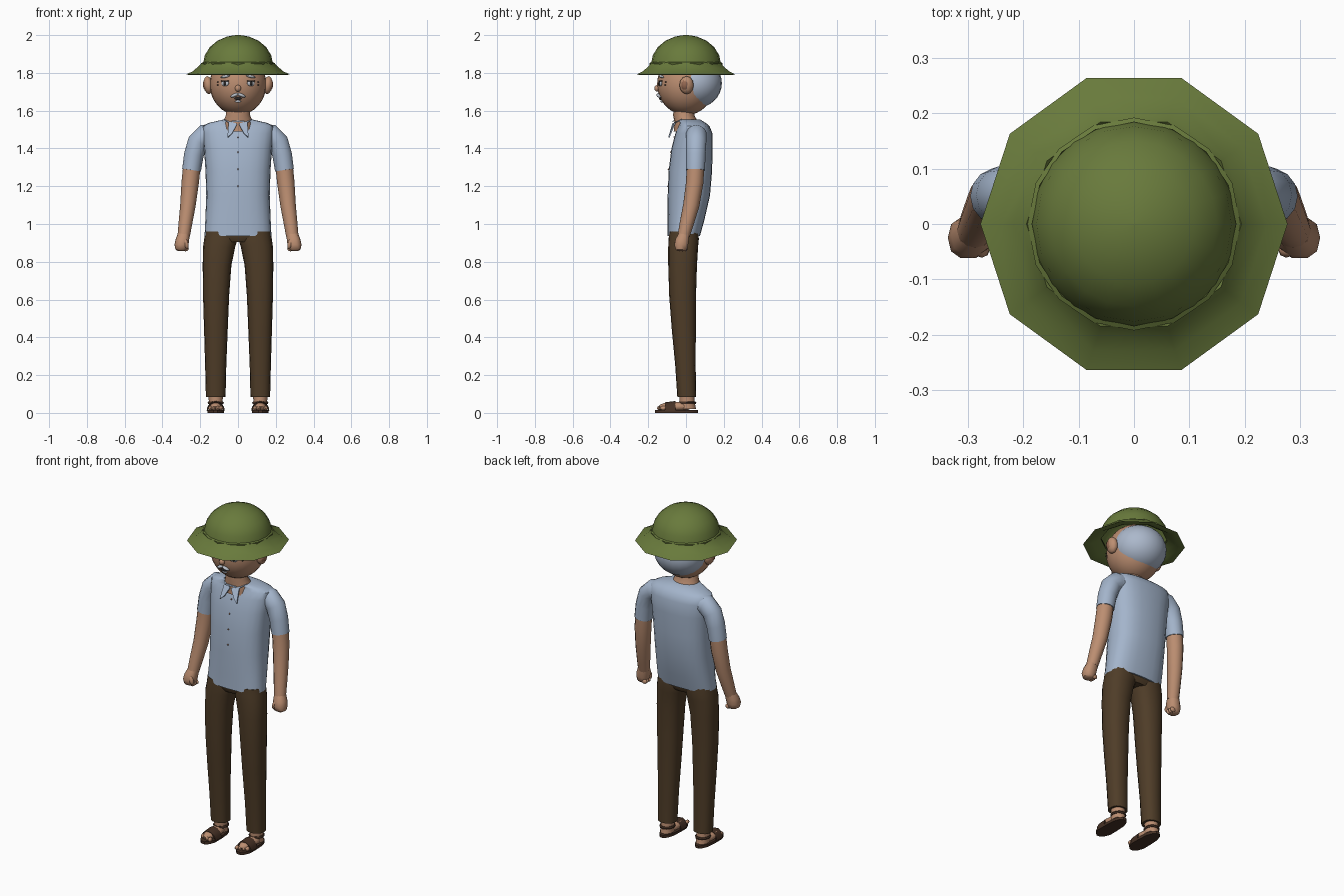
import bpy, bmesh, math
from mathutils import Vector, Matrix

if "Cube" in bpy.data.objects:
    bpy.data.objects.remove(bpy.data.objects["Cube"])


def material(name, r, g, b):
    m = bpy.data.materials.new(name)
    m.diffuse_color = (r, g, b, 1)
    m.use_nodes = True
    m.node_tree.nodes["Principled BSDF"].inputs["Base Color"].default_value = m.diffuse_color
    return m


SKIN = material("skin", .50, .27, .165)
EAR_SHADE = material("dark skin", .30, .14, .085)
SHIRT = material("pale blue cloth", .37, .46, .60)
HAIR = material("grey hair", .41, .48, .60)
PANTS = material("brown cloth", .078, .046, .021)
HAT = material("olive felt", .14, .195, .045)
LEATHER = material("sandal leather", .06, .03, .018)
GREY = material("light grey", .48, .51, .56)
DARK = material("near black", .02, .018, .018)


def finish(name, bm, mat, angle=45):
    bmesh.ops.recalc_face_normals(bm, faces=bm.faces)
    me = bpy.data.meshes.new(name)
    bm.to_mesh(me)
    bm.free()
    me.materials.append(mat)
    me.shade_smooth()
    me.set_sharp_from_angle(angle=math.radians(angle))
    ob = bpy.data.objects.new(name, me)
    bpy.context.collection.objects.link(ob)
    return ob


def skin_rings(name, rings, mat, cap=True, angle=45):
    bm = bmesh.new()
    rows = [[bm.verts.new(p) for p in ring] for ring in rings]
    n = len(rows[0])
    for a, b in zip(rows, rows[1:]):
        for i in range(n):
            j = (i + 1) % n
            bm.faces.new((a[i], a[j], b[j], b[i]))
    if cap:
        bm.faces.new(rows[0])
        bm.faces.new(rows[-1])
    return finish(name, bm, mat, angle)


def tube(name, path, mat, n=16, power=2.0, tilt=False):
    """Loft of ovals; each path entry is x, y, z, half width, half depth."""
    rings = []
    for k, (x, y, z, rx, ry) in enumerate(path):
        u, v = Vector((1, 0, 0)), Vector((0, 1, 0))
        if tilt:
            a = path[max(k - 1, 0)]
            b = path[min(k + 1, len(path) - 1)]
            t = (Vector(b[:3]) - Vector(a[:3])).normalized()
            u = v.cross(t).normalized()
            v = t.cross(u)
        ring = []
        for i in range(n):
            w = math.tau * i / n
            c, s = math.cos(w), math.sin(w)
            cu = math.copysign(abs(c) ** (2 / power), c) * rx
            sv = math.copysign(abs(s) ** (2 / power), s) * ry
            ring.append(Vector((x, y, z)) + u * cu + v * sv)
        rings.append(ring)
    return skin_rings(name, rings, mat)


def lathe(name, profile, mat, n, angle=45):
    rings = [[(r * math.cos(math.tau * i / n), r * math.sin(math.tau * i / n), z)
              for i in range(n)] for r, z in profile]
    return skin_rings(name, rings, mat, False, angle)


def ball(name, loc, size, mat, seg=16, roll=0, turn=0):
    bm = bmesh.new()
    bmesh.ops.create_uvsphere(bm, u_segments=seg, v_segments=max(6, seg * 2 // 3), radius=1)
    m = (Matrix.Translation(loc) @ Matrix.Rotation(turn, 4, 'Z')
         @ Matrix.Rotation(roll, 4, 'Y') @ Matrix.Diagonal((*size, 1)))
    bm.transform(m)
    return finish(name, bm, mat, 60)


def plate(name, outline, mat, offset):
    """Flat outline thickened by an offset vector."""
    back = [Vector(p) + Vector(offset) for p in outline]
    return skin_rings(name, [outline, back], mat, angle=30)


# Hat: rounded crown, folded band and ten-sided flared brim
crown = [(.187, 1.835)] + [(.185 * math.cos(a), 1.845 + .155 * math.sin(a))
                           for a in [math.radians(d) for d in (0, 18, 36, 54, 72, 84, 89.9)]]
lathe("hat_crown", crown, HAT, 20, 60)
lathe("hat_band", [(.186, 1.832), (.192, 1.84), (.192, 1.852), (.184, 1.857)], HAT, 16)
lathe("hat_brim", [(.180, 1.838), (.194, 1.852), (.205, 1.838), (.240, 1.808), (.277, 1.791),
                   (.262, 1.79), (.225, 1.80), (.180, 1.828)], HAT, 10, 50)

# Head, hair and neck
HEAD_C, HEAD_R = (0, 0, 1.74), (.150, .153, .163)
ball("head", HEAD_C, HEAD_R, SKIN, 24)
ball("back_hair", (0, .045, 1.745), (.150, .145, .133), HAIR, 24)
tube("neck", [(0, .01, 1.49, .090, .075), (0, 0, 1.545, .078, .062),
              (0, -.012, 1.575, .064, .056), (0, -.01, 1.63, .062, .055)], SKIN)


def face_y(x, z):
    q = 1 - (x / HEAD_R[0]) ** 2 - ((z - HEAD_C[2]) / HEAD_R[2]) ** 2
    return -HEAD_R[1] * math.sqrt(max(q, 0))


def feature(name, x, z, rx, rz, mat, depth=.006, roll=0):
    ball(name, (x, face_y(x, z), z), (rx, depth, rz), mat, 10, roll, math.atan2(x, .15))


# Face
feature("nose", 0, 1.718, .017, .018, SKIN, .016)
feature("mouth", 0, 1.664, .020, .008, DARK, .007)
feature("chin_beard", 0, 1.649, .017, .007, GREY, .008)
for s, side in ((-1, "left"), (1, "right")):
    feature(side + "_eye", s * .068, 1.744, .023, .014, GREY)
    feature(side + "_iris", s * .068, 1.744, .011, .012, DARK, .009)
    feature(side + "_upper_lid", s * .068, 1.757, .026, .004, DARK, .008)
    feature(side + "_eyebrow", s * .068, 1.781, .028, .007, GREY, .009, s * .15)
    feature(side + "_moustache", s * .019, 1.681, .023, .009, GREY, .016, s * .4)
    for dz in (-.008, .008):
        feature(side + "_eye_crease", s * .106, 1.744 + dz, .004, .003, DARK)
    ball(side + "_ear", (s * .158, .003, 1.735), (.026, .038, .048), SKIN, 10, s * .12)
    ball(side + "_ear_hollow", (s * .169, -.004, 1.735), (.017, .024, .031), EAR_SHADE, 8, s * .12)

# Shirt body
tube("shirt_body", [(0, -.012, .937, .177, .086), (0, 0, 1.02, .173, .097),
                    (0, .015, 1.15, .168, .112), (0, .023, 1.28, .172, .115),
                    (0, .032, 1.40, .180, .109), (0, .042, 1.48, .190, .098),
                    (0, .042, 1.518, .188, .083), (0, .035, 1.535, .155, .070),
                    (0, .015, 1.552, .082, .062)], SHIRT, 24, 2.5)

# Collar flaps, placket and buttons
for s in (-1, 1):
    plate("collar_flap", [(s * .004, -.067, 1.528), (s * .030, -.079, 1.480), (s * .056, -.088, 1.455),
                          (s * .050, -.055, 1.535), (s * .075, -.018, 1.553)], SHIRT, (0, -.006, .003))
plate("collar_bar", [(-.035, -.066, 1.540), (.035, -.066, 1.540),
                     (.035, -.064, 1.547), (-.035, -.064, 1.547)], SHIRT, (0, -.006, 0))
for z, y in ((1.46, -.062), (1.38, -.080), (1.29, -.092), (1.20, -.095)):
    ball("shirt_button", (0, y, z), (.004, .005, .004), EAR_SHADE, 8)

# Hips
tube("hips", [(0, -.012, .905, .10, .065), (0, -.012, .93, .168, .078),
              (0, -.012, .97, .165, .078)], PANTS, 20, 2.4)

for s, side in ((-1, "left"), (1, "right")):
    # Sleeve and arm
    tube(side + "_sleeve", [(s * .12, .055, 1.472, .058, .052), (s * .175, .055, 1.470, .058, .056),
                            (s * .212, .054, 1.435, .055, .055), (s * .234, .052, 1.365, .052, .053),
                            (s * .246, .050, 1.285, .050, .051)], SHIRT, 14, tilt=True)
    tube(side + "_arm", [(s * .245, .050, 1.30, .046, .047), (s * .253, .046, 1.22, .046, .046),
                         (s * .265, .028, 1.10, .041, .043), (s * .279, .003, 1.00, .036, .037),
                         (s * .287, -.012, .94, .033, .032)], SKIN, 12, tilt=True)
    # Hand with thumb and curled fingers
    tube(side + "_hand", [(s * .287, -.011, .95, .031, .030), (s * .294, -.020, .92, .036, .037),
                          (s * .299, -.025, .89, .037, .038), (s * .300, -.025, .865, .031, .032),
                          (s * .300, -.024, .857, .018, .020)], SKIN, 10, 2.4)
    ball(side + "_thumb", (s * .275, -.048, .895), (.013, .013, .027), SKIN, 8, s * .25)
    for i in range(3):
        ball(side + "_finger", (s * .278, -.036 + i * .017, .869), (.018, .010, .014), SKIN, 8)

    # Trouser leg
    tube(side + "_trouser_leg", [(s * .118, .004, .085, .052, .050), (s * .118, -.003, .25, .056, .054),
                                 (s * .117, -.012, .45, .063, .064), (s * .116, -.018, .62, .069, .071),
                                 (s * .111, -.018, .78, .076, .076), (s * .100, -.015, .88, .085, .079),
                                 (s * .090, -.012, .92, .089, .080), (s * .088, -.012, .96, .086, .077)],
         PANTS, 16, 2.3)

    # Ankle, foot and toes
    cx = s * .118
    tube(side + "_ankle", [(cx, .008, .02, .037, .045), (cx, .006, .06, .036, .040),
                           (cx, .004, .11, .041, .040)], SKIN, 12)
    ball(side + "_foot", (cx, -.055, .033), (.040, .090, .026), SKIN, 12)
    for i in range(4):
        ball(side + "_toe", (cx + s * (i - 1.5) * .019, -.137 + i * .006, .025),
             (.011, .017, .012), SKIN, 8)

    # Sandal sole and straps
    outline = [(cx + math.cos(a) * .048 * (1 if math.sin(a) < 0 else .9),
                -.05 + math.copysign(abs(math.sin(a)) ** .75, math.sin(a)) * .115, 0)
               for a in [math.tau * i / 14 for i in range(14)]]
    plate(side + "_sandal_sole", outline, LEATHER, (0, 0, .016))
    arch = [(math.cos(math.pi * i / 8), math.sin(math.pi * i / 8)) for i in range(9)]
    bm = bmesh.new()
    rows = [[bm.verts.new((cx + c * r, y, .010 + w * h)) for c, w in arch]
            for y, r, h in ((-.112, .041, .036), (-.112, .048, .046), (-.055, .048, .053), (-.055, .041, .043))]
    for a, b in zip(rows, rows[1:]):
        for i in range(8):
            bm.faces.new((a[i], a[i + 1], b[i + 1], b[i]))
    finish(side + "_toe_strap", bm, LEATHER, 40)
    tube(side + "_heel_strap", [(cx, .008, .046, .040, .045), (cx, .008, .054, .043, .047),
                                (cx, .007, .060, .039, .043)], LEATHER, 12)
